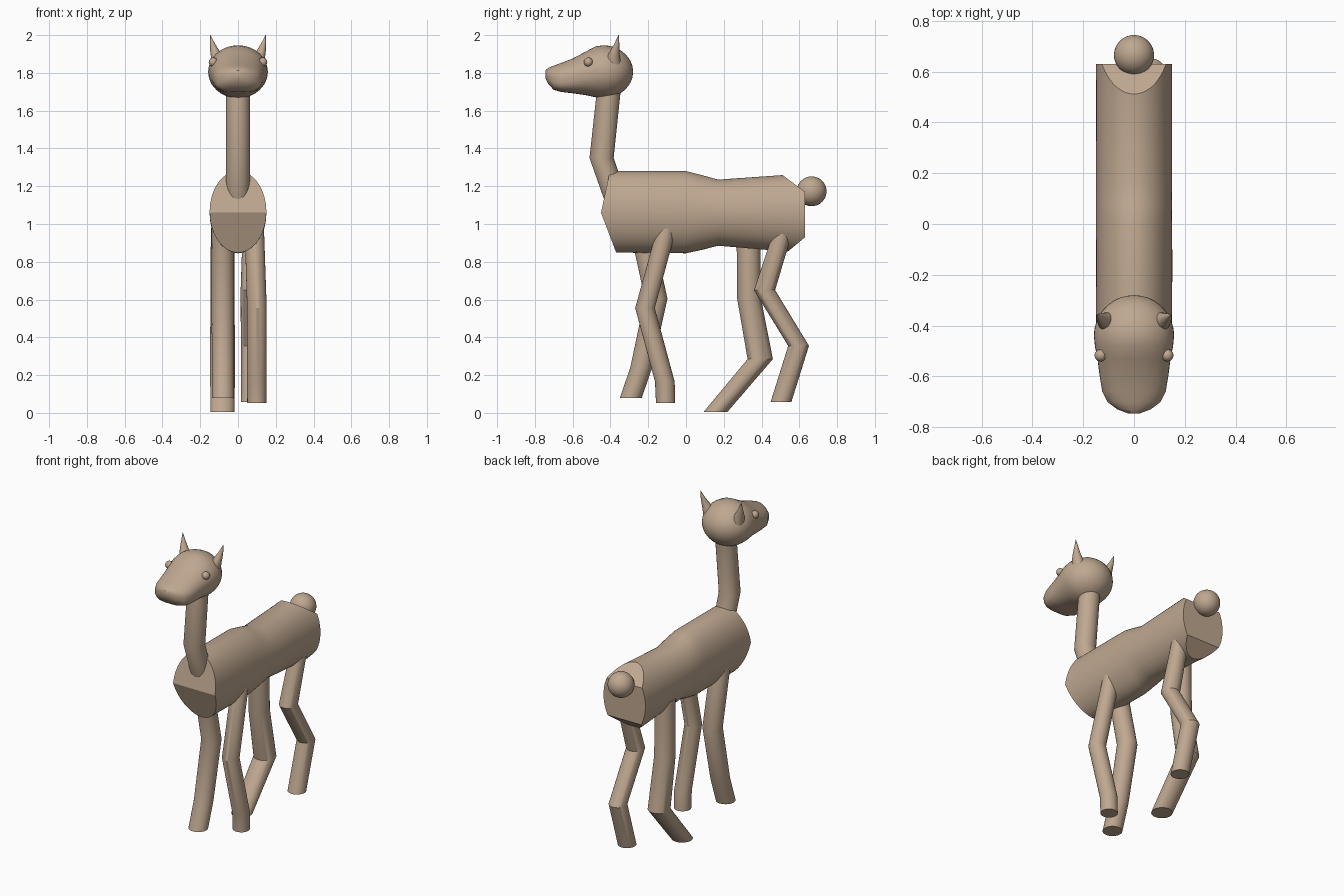
import bpy, bmesh, math
from mathutils import Vector

if "Cube" in bpy.data.objects:
    bpy.data.objects.remove(bpy.data.objects["Cube"])

tan = bpy.data.materials.new("warm tan")
tan.diffuse_color = (0.52, 0.39, 0.28, 1)
tan.use_nodes = True
tan.node_tree.nodes["Principled BSDF"].inputs["Base Color"].default_value = tan.diffuse_color


def finish(name, bm, angle=30):
    bmesh.ops.recalc_face_normals(bm, faces=bm.faces[:])
    me = bpy.data.meshes.new(name)
    bm.to_mesh(me)
    bm.free()
    me.materials.append(tan)
    ob = bpy.data.objects.new(name, me)
    bpy.context.collection.objects.link(ob)
    bpy.ops.object.select_all(action='DESELECT')
    ob.select_set(True)
    bpy.context.view_layer.objects.active = ob
    bpy.ops.object.shade_smooth_by_angle(angle=math.radians(angle))
    return ob


def ring(center, a, b, upright, box=2.0, n=40):
    """Oval outline, flat or upright; box > 2 squares off the lower half."""
    pts = []
    for i in range(n):
        t = 2 * math.pi * i / n
        c, s = math.cos(t), math.sin(t)
        e = 2 / box if s < 0 else 1
        u = a * math.copysign(abs(c) ** e, c)
        v = b * math.copysign(abs(s) ** e, s)
        pts.append(Vector(center) + (Vector((u, 0, v)) if upright else Vector((u, v, 0))))
    return pts


def loft(rings):
    bm = bmesh.new()
    loops = [[bm.verts.new(p) for p in r] for r in rings]
    for p, q in zip(loops, loops[1:]):
        for i in range(len(p)):
            j = (i + 1) % len(p)
            bm.faces.new((p[i], p[j], q[j], q[i]))
    bm.faces.new(loops[0])
    bm.faces.new(loops[-1][::-1])
    return bm


def tube(name, path):
    """Path of (x, y, z, radius) with level cross-sections."""
    return finish(name, loft([ring(p[:3], p[3], p[3], False) for p in path]))


def ball(name, center, r):
    bm = bmesh.new()
    bmesh.ops.create_uvsphere(bm, u_segments=32, v_segments=20, radius=r)
    bmesh.ops.translate(bm, verts=bm.verts[:], vec=center)
    return finish(name, bm)


# Body: oval tube with a slight waist, ends cut by slanted planes
body = loft([ring((0, y, (lo + hi) / 2), 0.15, (hi - lo) / 2, True, n=64)
             for y, lo, hi in ((-0.5, 0.85, 1.28), (0, 0.845, 1.28), (0.08, 0.862, 1.26),
                               (0.17, 0.885, 1.235), (0.7, 0.84, 1.272))])
cuts = [((-0.45, 1.06), (-0.21, -0.05)), ((-0.45, 1.06), (-0.21, -0.09 + 0.17)),
        ((0.51, 1.26), (0.09, 0.12)), ((0.63, 1.05), (1, 0)), ((0.54, 0.855), (0.075, -0.09))]
cuts[0] = ((-0.45, 1.06), (-0.21, -0.08))   # lower chest
cuts[1] = ((-0.45, 1.06), (-0.21, 0.045))   # upper chest
for (y, z), (ny, nz) in cuts:
    bmesh.ops.bisect_plane(body, geom=body.verts[:] + body.edges[:] + body.faces[:],
                           plane_co=(0, y, z), plane_no=(0, ny, nz), clear_outer=True)
    bmesh.ops.holes_fill(body, edges=[e for e in body.edges if e.is_boundary], sides=0)
finish("body", body, 20)

# Neck
tube("neck", [(0, -0.36, 1.1, 0.063), (0, -0.447, 1.35, 0.064), (0, -0.405, 1.74, 0.063)])

# Head: rounded skull running into a blunt muzzle
head = []
for i in range(10):
    t = math.radians(2 + 88 * i / 9)
    head.append(ring((0, -0.44 + 0.16 * math.cos(t), 1.806), 0.158 * math.sin(t),
                     0.14 * math.sin(t), True))
for y, w, lo, hi, box in ((-0.48, 0.154, 1.671, 1.94, 2.1), (-0.53, 0.144, 1.682, 1.913, 2.3),
                          (-0.6, 0.135, 1.692, 1.876, 2.8), (-0.66, 0.125, 1.699, 1.853, 3.2),
                          (-0.70, 0.105, 1.71, 1.838, 3.2), (-0.73, 0.065, 1.742, 1.826, 2.6),
                          (-0.745, 0.025, 1.772, 1.812, 2)):
    head.append(ring((0, y, (lo + hi) / 2), w, (hi - lo) / 2, True, box))
finish("head", loft(head), 40)

# Eyes and curved ears
for side, s in (("left", -1), ("right", 1)):
    ball(side + "_eye", (s * 0.131, -0.517, 1.857), 0.024)
    tube(side + "_ear", [(s * 0.095, -0.385, 1.84, 0.042), (s * 0.107, -0.385, 1.88, 0.036),
                         (s * 0.122, -0.377, 1.915, 0.025), (s * 0.135, -0.366, 1.955, 0.013),
                         (s * 0.146, -0.357, 2.0, 0.001)])

# Tail
ball("tail", (0, 0.665, 1.173), 0.079)

# Legs in mid stride
tube("front_right_leg", [(0.085, -0.09, 1.02, 0.051), (0.1, -0.217, 0.555, 0.052),
                         (0.1, -0.112, 0.165, 0.052), (0.1, -0.108, 0.053, 0.051)])
tube("front_left_leg", [(-0.08, -0.24, 0.98, 0.059), (-0.08, -0.158, 0.605, 0.06),
                        (-0.08, -0.237, 0.24, 0.058), (-0.08, -0.292, 0.08, 0.058)])
tube("hind_right_leg", [(0.075, 0.52, 0.98, 0.05), (0.07, 0.416, 0.65, 0.056),
                        (0.07, 0.596, 0.355, 0.055), (0.07, 0.503, 0.058, 0.055)])
tube("hind_left_leg", [(-0.082, 0.33, 0.98, 0.062), (-0.082, 0.333, 0.61, 0.063),
                       (-0.082, 0.393, 0.285, 0.067), (-0.082, 0.157, 0.006, 0.063)])
